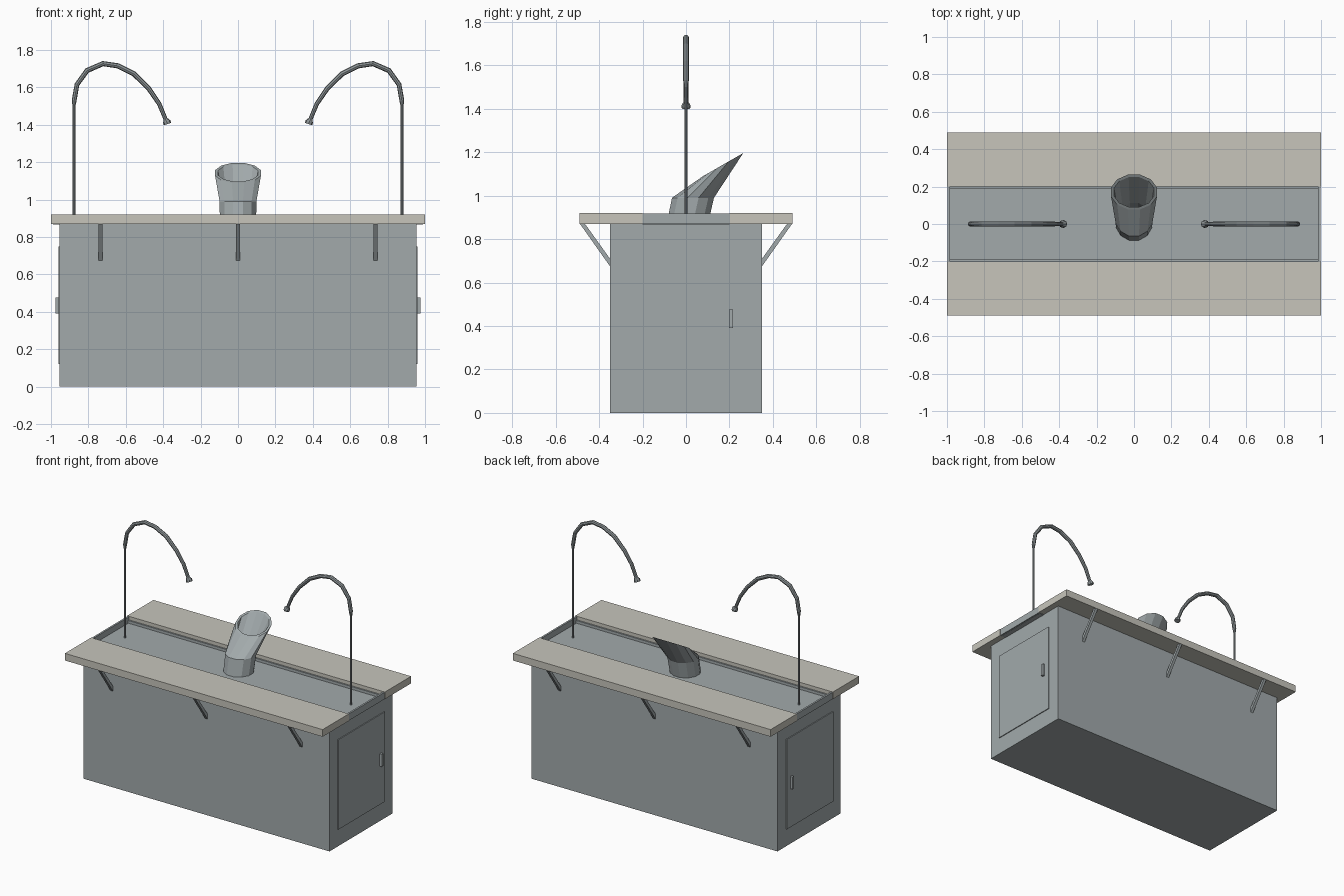
import bpy, bmesh, math
from mathutils import Vector

cube = bpy.data.objects.get("Cube")
if cube:
    bpy.data.objects.remove(cube, do_unlink=True)


def material(name, r, g, b):
    m = bpy.data.materials.new(name)
    m.use_nodes = True
    m.diffuse_color = (r, g, b, 1)
    m.node_tree.nodes["Principled BSDF"].inputs["Base Color"].default_value = (r, g, b, 1)
    return m


STEEL = material("brushed steel", 0.36, 0.40, 0.41)
STONE = material("pale worktop", 0.57, 0.56, 0.50)
PIPE = material("dark steel pipe", 0.27, 0.30, 0.31)


def finish(name, bm, mat):
    bmesh.ops.recalc_face_normals(bm, faces=bm.faces)
    mesh = bpy.data.meshes.new(name)
    bm.to_mesh(mesh)
    bm.free()
    mesh.materials.append(mat)
    obj = bpy.data.objects.new(name, mesh)
    bpy.context.collection.objects.link(obj)
    return obj


def box(name, xs, ys, zs, mat):
    bm = bmesh.new()
    bmesh.ops.create_cube(bm, size=1)
    for v in bm.verts:
        v.co = [r[0] if c < 0 else r[1] for c, r in zip(v.co, (xs, ys, zs))]
    return finish(name, bm, mat)


def loft(name, rings, mat, closed=False):
    """Skin a list of rings; cap the ends, or join the last to the first."""
    bm = bmesh.new()
    loops = [[bm.verts.new(p) for p in ring] for ring in rings]
    n = len(loops[0])
    pairs = list(zip(loops, loops[1:]))
    if closed:
        pairs.append((loops[-1], loops[0]))
    else:
        bm.faces.new(loops[0])
        bm.faces.new(loops[-1])
    for a, b in pairs:
        for i in range(n):
            j = (i + 1) % n
            bm.faces.new((a[i], a[j], b[j], b[i]))
    return finish(name, bm, mat)


def sides(lo, hi, s):
    return sorted((lo * s, hi * s))


# Cabinet and recessed steel tray
box("cabinet", (-0.955, 0.955), (-0.35, 0.35), (0, 0.87), STEEL)
box("tray_floor", (-0.99, 0.99), (-0.2, 0.2), (0.868, 0.876), STEEL)

for s, side in ((1, "left"), (-1, "right")):
    # End lip of the tray, door and handle
    box(f"tray_end_{side}", sides(0.985, 0.998, s), (-0.2, 0.2), (0.87, 0.918), STEEL)
    box(f"door_{side}", sides(0.95, 0.961, s), (-0.26, 0.255), (0.12, 0.75), STEEL)
    box(f"door_handle_{side}", sides(0.96, 0.977, s), (0.198, 0.216), (0.39, 0.477), STEEL)

for s, side in ((-1, "front"), (1, "back")):
    # Worktop slab, tray wall and slanted struts below
    box(f"worktop_{side}", (-1, 1), sides(0.2, 0.49, s), (0.87, 0.92), STONE)
    box(f"tray_wall_{side}", (-0.985, 0.985), sides(0.19, 0.2, s), (0.87, 0.895), STEEL)
    profile = ((0.488, 0.87), (0.465, 0.87), (0.35, 0.71), (0.35, 0.675))
    for i, x in enumerate((-0.735, 0, 0.735)):
        rings = [[Vector((x + dx, s * y, z)) for y, z in profile] for dx in (-0.01, 0.01)]
        loft(f"strut_{side}_{i + 1}", rings, STEEL)


# Slanted open chute
def chute_ring(front, back, width, inset=0.0, count=12):
    f, b = Vector((0, *front)), Vector((0, *back))
    step = (b - f).normalized() * inset
    f, b = f + step, b - step
    mid, half = (f + b) / 2, (b - f) / 2
    return [mid + half * math.cos(a) + Vector(((width - inset) * math.sin(a), 0, 0))
            for a in (math.tau * (i + 0.5) / count for i in range(count))]


stations = (((-0.092, 0.872), (0.105, 0.872), 0.1),
            ((-0.068, 0.99), (0.132, 0.99), 0.102),
            ((0.075, 1.088), (0.267, 1.198), 0.127))
outer = [chute_ring(*st) for st in stations]
inner = [chute_ring(*st, inset=0.016) for st in reversed(stations)]
loft("chute", outer + inner, STEEL, closed=True)

# Gooseneck pipes with a small tilted nozzle
path = ((0.877, 0.872, 0.008), (0.877, 1.5, 0.008), (0.876, 1.53, 0.013),
        (0.861, 1.615, 0.013), (0.807, 1.69, 0.014), (0.722, 1.727, 0.014),
        (0.642, 1.715, 0.014), (0.556, 1.672, 0.014), (0.476, 1.592, 0.013),
        (0.422, 1.513, 0.012), (0.383, 1.42, 0.011))
nozzle = ((0.388, 1.43, 0.012), (0.381, 1.416, 0.021), (0.377, 1.404, 0.021))


def tube(name, points, s, mat, count=8):
    pts = [Vector((s * x, 0, z)) for x, z, r in points]
    rings = []
    for i, p in enumerate(pts):
        t = (pts[min(i + 1, len(pts) - 1)] - pts[max(i - 1, 0)]).normalized()
        n, y = t.cross(Vector((0, 1, 0))), Vector((0, 1, 0))
        r = points[i][2]
        rings.append([p + r * (n * math.cos(a) + y * math.sin(a))
                      for a in (math.tau * k / count for k in range(count))])
    return loft(name, rings, mat)


for s, side in ((1, "left"), (-1, "right")):
    tube(f"gooseneck_{side}", path, s, PIPE)
    tube(f"nozzle_{side}", nozzle, s, PIPE)
